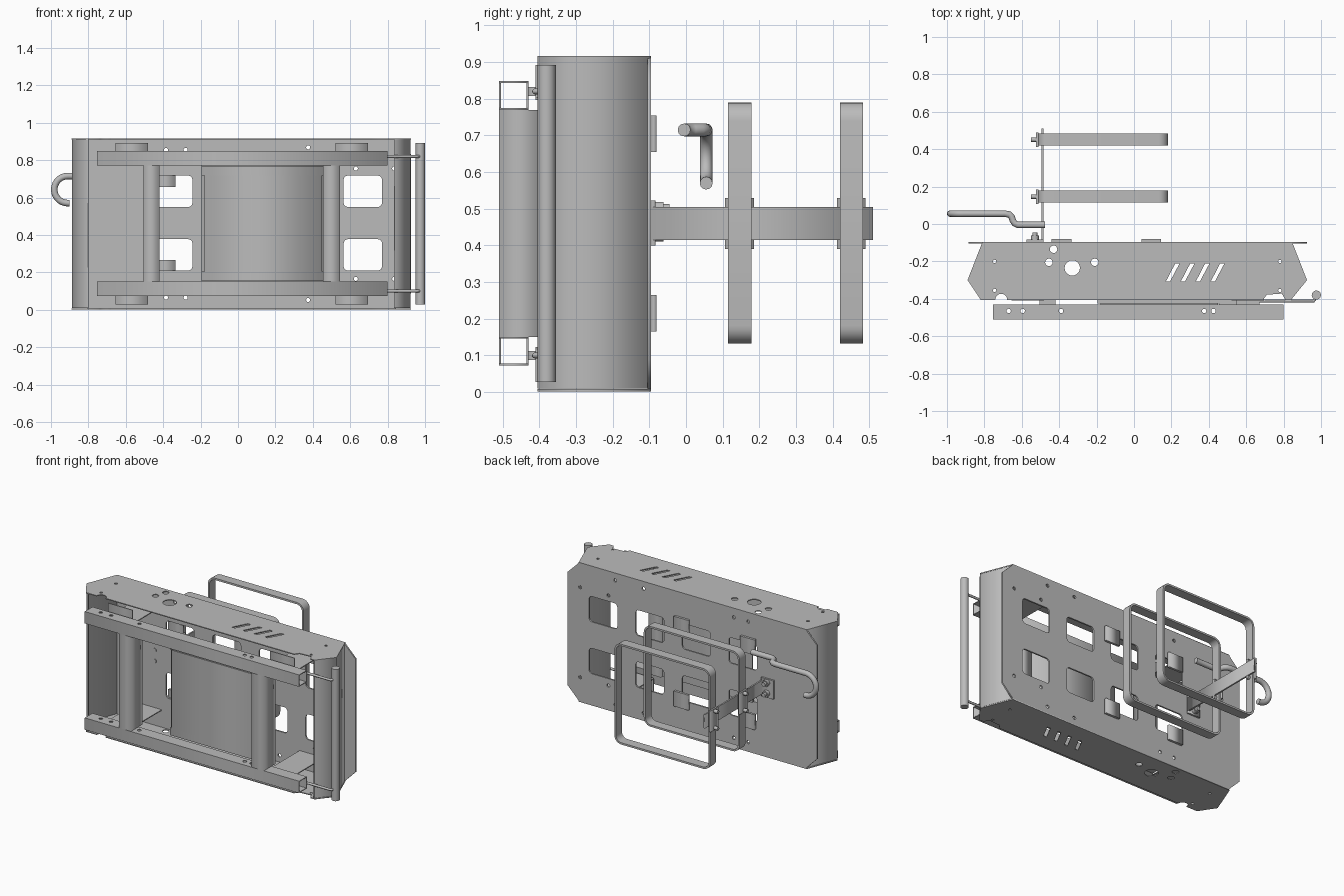
import bpy, math
from mathutils import Matrix, Vector

cube = bpy.data.objects.get("Cube")
if cube:
    bpy.data.objects.remove(cube)

steel = bpy.data.materials.new("plain grey steel")
steel.use_nodes = True
GREY = (0.5, 0.5, 0.5, 1)
steel.diffuse_color = GREY
steel.node_tree.nodes["Principled BSDF"].inputs["Base Color"].default_value = GREY

MID = 0.0175      # x of the tray's own centre line
MIDZ = 0.46       # height of the tray's centre line
FRAMES = {        # sheet plane -> placement of the drawing plane
    "xy": Matrix.Identity(4),
    "xz": Matrix.Rotation(math.pi / 2, 4, "X"),
    "yz": Matrix(((0, 0, 1, 0), (1, 0, 0, 0), (0, 1, 0, 0), (0, 0, 0, 1))),
}


def finish(name, curve, matrix, smooth=False):
    """Turn a curve into a mesh part."""
    temp = bpy.data.objects.new("temp", curve)
    bpy.context.collection.objects.link(temp)
    bpy.context.view_layer.update()
    graph = bpy.context.evaluated_depsgraph_get()
    mesh = bpy.data.meshes.new_from_object(temp.evaluated_get(graph))
    bpy.data.objects.remove(temp)
    mesh.transform(matrix)
    mesh.name = name
    mesh.materials.clear()
    mesh.materials.append(steel)
    obj = bpy.data.objects.new(name, mesh)
    bpy.context.collection.objects.link(obj)
    if smooth:
        bpy.ops.object.select_all(action="DESELECT")
        obj.select_set(True)
        bpy.context.view_layer.objects.active = obj
        bpy.ops.object.shade_smooth_by_angle(angle=math.radians(40))
    return obj


def add_loop(curve, points, closed):
    spline = curve.splines.new("POLY")
    spline.points.add(len(points) - 1)
    for p, co in zip(spline.points, points):
        p.co = (*co, 0, 1) if len(co) == 2 else (*co, 1)
    spline.use_cyclic_u = closed


def sheet(name, loops, plane, low, high, smooth=False):
    """Sheet cut to the first loop, pierced by the others, from low to high."""
    curve = bpy.data.curves.new(name, "CURVE")
    curve.dimensions = "2D"
    curve.fill_mode = "BOTH"
    for points in loops:
        add_loop(curve, points, True)
    curve.extrude = (high - low) / 2
    level = (low + high) / 2
    shift = Vector((0, level, 0)) if plane == "xz" else (
        Vector((0, 0, level)) if plane == "xy" else Vector((level, 0, 0)))
    return finish(name, curve, Matrix.Translation(shift) @ FRAMES[plane], smooth)


def tube(name, points, radius):
    curve = bpy.data.curves.new(name, "CURVE")
    curve.dimensions = "3D"
    curve.bevel_depth = radius
    curve.bevel_resolution = 4
    curve.use_fill_caps = True
    add_loop(curve, points, False)
    return finish(name, curve, Matrix.Identity(4), True)


def circle(x, y, r, n=20):
    return [(x + r * math.cos(math.tau * i / n), y + r * math.sin(math.tau * i / n))
            for i in range(n)]


def rect(x0, x1, y0, y1, r=0):
    if not r:
        return [(x0, y0), (x1, y0), (x1, y1), (x0, y1)]
    corners = [(x1 - r, y1 - r), (x0 + r, y1 - r), (x0 + r, y0 + r), (x1 - r, y0 + r)]
    return [(cx + r * math.cos(math.pi / 2 * (k + i / 6)),
             cy + r * math.sin(math.pi / 2 * (k + i / 6)))
            for k, (cx, cy) in enumerate(corners) for i in range(7)]


def box(name, x0, x1, y0, y1, z0, z1):
    return sheet(name, [rect(x0, x1, y0, y1)], "xy", z0, z1)


def flip(z):
    return 2 * MIDZ - z


# Tray back plate with clipped corners, windows and bolt holes
c = 0.08
x0, x1, z0, z1 = -0.885, 0.925, 0.008, 0.912
back = [(x0 + c, z0), (x1 - c, z0), (x1, z0 + c), (x1, z1 - c),
        (x1 - c, z1), (x0 + c, z1), (x0, z1 - c), (x0, z0 + c)]
loops = [back]
for i in range(4):
    right = 0.77 - 0.338 * i
    for low in (0.21, 0.55):
        loops.append(rect(right - 0.205, right, low, low + 0.167, 0.022))
for x, z in [(-0.385, 0.855), (-0.28, 0.855), (0.375, 0.868),
             (0.58, 0.868), (0.63, 0.755), (0.835, 0.755)]:
    loops += [circle(x, z, 0.011, 12), circle(x, flip(z), 0.011, 12)]
sheet("tray_back", loops, "xz", -0.105, -0.095)

# Tray top and bottom plates with notched front edge, holes and slanted vents
notch = [(-0.71 - 0.032 * math.cos(math.pi * i / 8),
          -0.405 + 0.032 * math.sin(math.pi * i / 8)) for i in range(9)]
outline = [(-0.82, -0.405)] + notch + [
    (0.69, -0.405), (0.71, -0.378), (0.79, -0.372), (0.81, -0.405), (0.84, -0.405),
    (0.925, -0.3), (0.845, -0.095), (-0.81, -0.095), (-0.89, -0.3)]
loops = [outline, circle(-0.33, -0.235, 0.041), circle(-0.455, -0.205, 0.02),
         circle(-0.21, -0.205, 0.02), circle(-0.43, -0.135, 0.02)]
loops += [circle(x, y, 0.009, 12) for x in (-0.745, 0.78) for y in (-0.2, -0.355)]
for i in range(4):
    x = 0.17 + 0.08 * i
    loops.append([(x, -0.308), (x + 0.022, -0.308), (x + 0.073, -0.212), (x + 0.05, -0.212)])
sheet("tray_top", loops, "xy", 0.91, 0.916)
sheet("tray_bottom", loops, "xy", 0.002, 0.008)

# Bent end walls
wall = [(0.84, -0.405), (0.923, -0.3), (0.845, -0.1),
        (0.838, -0.1), (0.914, -0.3), (0.833, -0.405)]
sheet("end_wall_left", [wall], "xy", 0.01, 0.91)
sheet("end_wall_right", [[(2 * MID - x, y) for x, y in wall]], "xy", 0.01, 0.91)

# Hollow square rails, their brackets and roller arms
t = 0.005
for label, low, sign in (("lower", 0.073, -1), ("upper", 0.77, 1)):
    high = low + 0.078
    skin = [rect(-0.755, 0.8, -0.51, -0.43)]
    skin += [circle(x, -0.465, 0.012, 12) for x in (-0.67, -0.595, -0.39, 0.375, 0.425)]
    sheet(label + "_rail_floor", skin, "xy", low, low + t)
    sheet(label + "_rail_roof", skin, "xy", high - t, high)
    box(label + "_rail_front", -0.755, 0.8, -0.51, -0.51 + t, low, high)
    box(label + "_rail_rear", -0.755, 0.8, -0.43 - t, -0.43, low, high)
    inner = MIDZ + sign * 0.34
    outer = MIDZ + sign * 0.432
    for side, bx in (("right", -0.655), ("left", 0.52)):
        name = label + "_bracket_" + side
        box(name + "_shelf", bx, bx + 0.175, -0.41, -0.1, inner - 0.003, inner + 0.003)
        box(name + "_face", bx, bx + 0.175, -0.41, -0.404, min(inner, outer), max(inner, outer))
    arm_z = MIDZ + sign * 0.36
    box(label + "_arm_mount", 0.545, 0.67, -0.43, -0.39, arm_z - 0.012, arm_z + 0.012)
    tube(label + "_roller_arm", [(0.6, -0.412, arm_z), (0.96, -0.412, arm_z),
                                 (0.975, -0.39, arm_z)], 0.008)
tube("roller", [(0.975, -0.38, 0.028), (0.975, -0.38, 0.892)], 0.025)

# Upright posts and the central panel with its ledges
box("post_right", -0.505, -0.42, -0.51, -0.39, 0.151, 0.77)
box("post_left", 0.455, 0.545, -0.51, -0.39, 0.151, 0.77)
box("centre_panel", -0.18, 0.45, -0.43, -0.415, 0.205, 0.718)
box("panel_backing", -0.195, 0.455, -0.415, -0.405, 0.155, 0.77)
for label, low in (("lower", 0.155), ("upper", 0.718)):
    box(label + "_panel_ledge", -0.195, 0.455, -0.425, -0.415, low, low + 0.05)

# Pads on the back of the tray
for side, x in (("right", -0.44), ("left", 0.04)):
    for label, z in (("lower", 0.165), ("upper", 0.655)):
        box(label + "_pad_" + side, x, x + 0.105, -0.095, -0.08, z, z + 0.1)

# Support arm with mounting foot and bolts
box("support_arm", -0.495, -0.485, -0.095, 0.51, 0.415, 0.505)
box("arm_foot", -0.575, -0.485, -0.095, -0.083, 0.4, 0.522)
for i, z in enumerate((0.43, 0.5)):
    sheet("foot_bolt_%d" % i, [circle(-0.53, z, 0.022, 6)], "xz", -0.083, -0.062)
    sheet("foot_stud_%d" % i, [circle(-0.53, z, 0.013, 12)], "xz", -0.11, -0.045)

# Two rounded strap hoops, each clamped to the arm
for label, y in (("inner", 0.115), ("outer", 0.42)):
    sheet(label + "_hoop", [rect(-0.513, 0.182, 0.132, 0.79, 0.05),
                            rect(-0.501, 0.17, 0.144, 0.778, 0.038)],
          "xz", y, y + 0.063, True)
    box(label + "_clamp", -0.523, -0.511, y - 0.008, y + 0.07, 0.39, 0.53)
    for i, z in enumerate((0.405, 0.515)):
        sheet("%s_clamp_bolt_%d" % (label, i), [circle(y + 0.031, z, 0.012, 6)],
              "yz", -0.55, -0.485)

# Bent hook
path = [(-0.475, -0.005, 0.715), (-0.62, -0.005, 0.715), (-0.638, 0.003, 0.715),
        (-0.648, 0.02, 0.715), (-0.655, 0.04, 0.715), (-0.667, 0.051, 0.715),
        (-0.69, 0.055, 0.715)]
path += [(-0.91 - 0.0725 * math.sin(math.pi * i / 14), 0.055,
          0.6425 + 0.0725 * math.cos(math.pi * i / 14)) for i in range(15)]
path.append((-0.9, 0.055, 0.57))
tube("hook", path, 0.0175)
